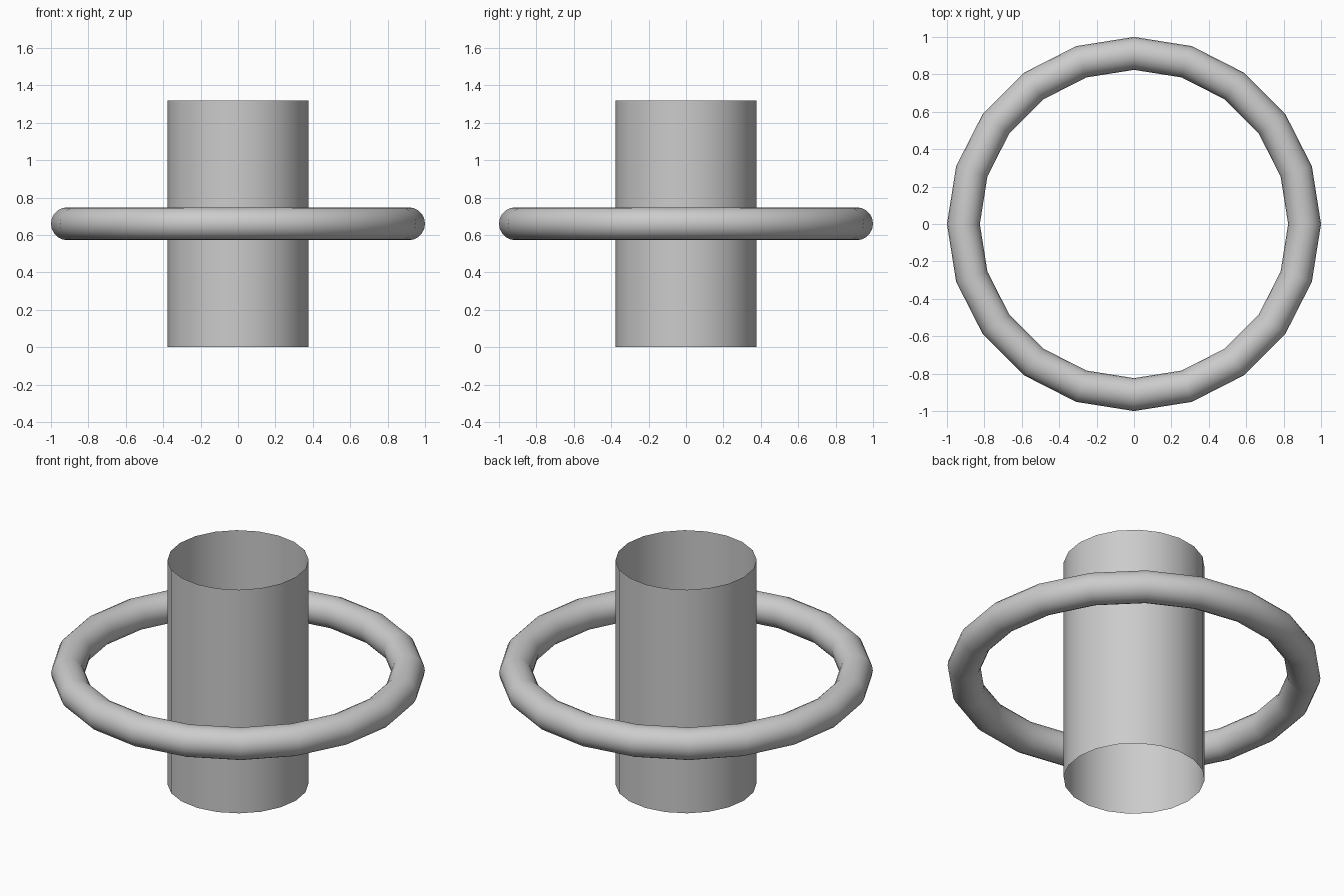
import bpy
from math import radians

if "Cube" in bpy.data.objects:
    bpy.data.objects.remove(bpy.data.objects["Cube"])

MID_Z = 0.66      # half the tube height; the ring sits here
SIDES = 20

# Open-ended thin tube
bpy.ops.mesh.primitive_cylinder_add(vertices=SIDES, radius=0.378, depth=2 * MID_Z,
                                    end_fill_type='NOTHING', location=(0, 0, MID_Z))
tube = bpy.context.object
tube.name = "open_tube"
bpy.ops.object.shade_smooth_by_angle(angle=radians(40))

# Ring floating around the tube
bpy.ops.mesh.primitive_torus_add(major_radius=0.912, minor_radius=0.088,
                                 major_segments=SIDES, minor_segments=20,
                                 location=(0, 0, MID_Z))
ring = bpy.context.object
ring.name = "outer_ring"
bpy.ops.object.shade_smooth_by_angle(angle=radians(40))
